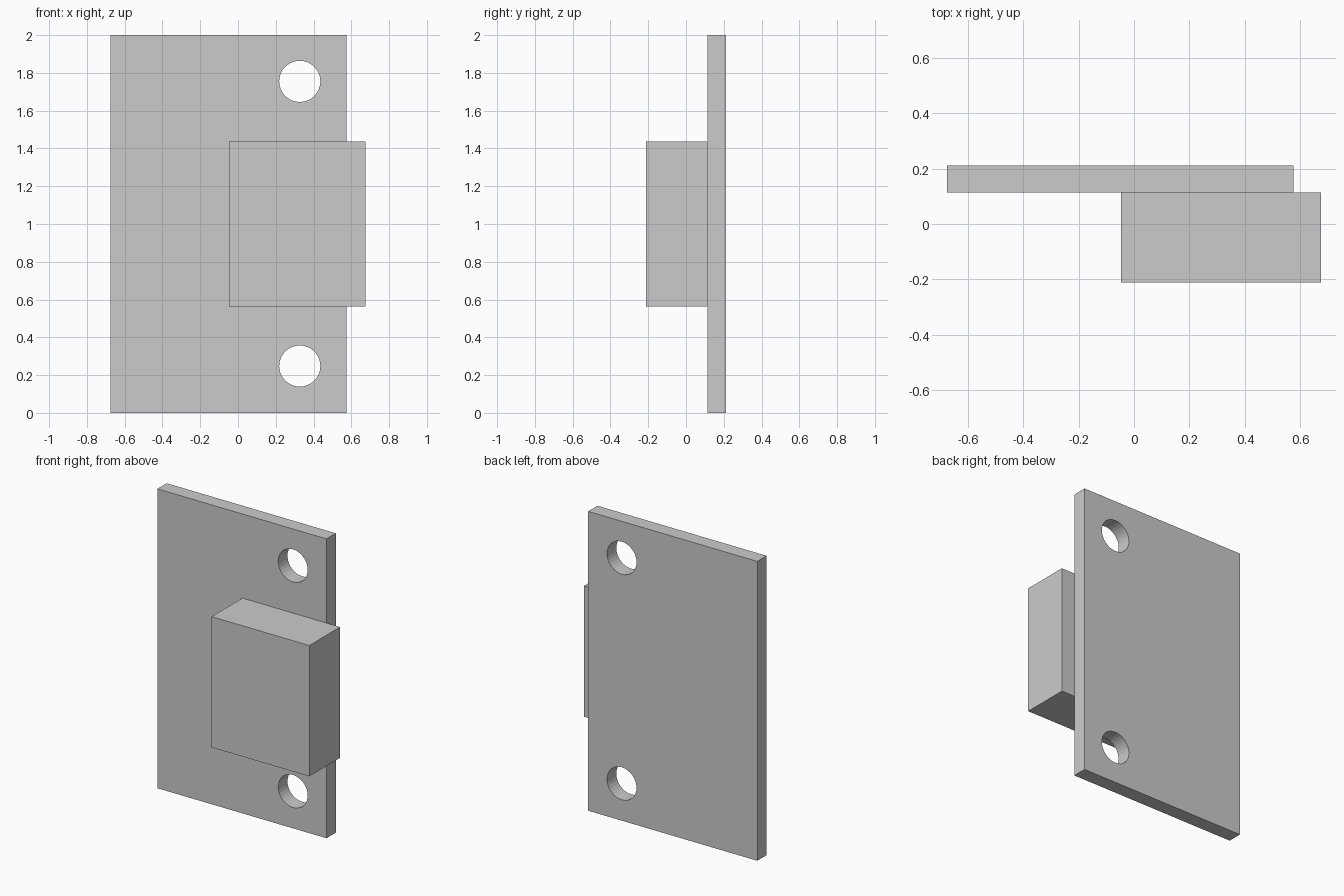
import bpy
import math

if "Cube" in bpy.data.objects:
    bpy.data.objects.remove(bpy.data.objects["Cube"])


def box(name, lo, hi):
    """Box spanning two opposite corners."""
    centre = [(a + b) / 2 for a, b in zip(lo, hi)]
    bpy.ops.mesh.primitive_cube_add(size=1, location=centre)
    obj = bpy.context.object
    obj.name = name
    obj.scale = [b - a for a, b in zip(lo, hi)]
    bpy.ops.object.transform_apply(location=False, rotation=False, scale=True)
    return obj


def drill(target, x, z, radius):
    """Cut a round hole through the target along y."""
    bpy.ops.mesh.primitive_cylinder_add(
        vertices=32, radius=radius, depth=1,
        location=(x, target.location.y, z), rotation=(math.pi / 2, 0, 0))
    cutter = bpy.context.object
    cutter.hide_render = True
    mod = target.modifiers.new("hole", 'BOOLEAN')
    mod.operation = 'DIFFERENCE'
    mod.solver = 'EXACT'
    mod.object = cutter
    bpy.context.view_layer.objects.active = target
    bpy.ops.object.modifier_apply(modifier=mod.name)
    bpy.data.objects.remove(cutter)


# Upright mounting plate with two screw holes
plate = box("mounting_plate", (-0.675, 0.113, 0), (0.575, 0.211, 2))
for hole_z in (0.248, 1.755):
    drill(plate, 0.327, hole_z, 0.109)

# Block on the front face, overhanging the right edge
box("front_block", (-0.047, -0.211, 0.564), (0.675, 0.113, 1.438))
